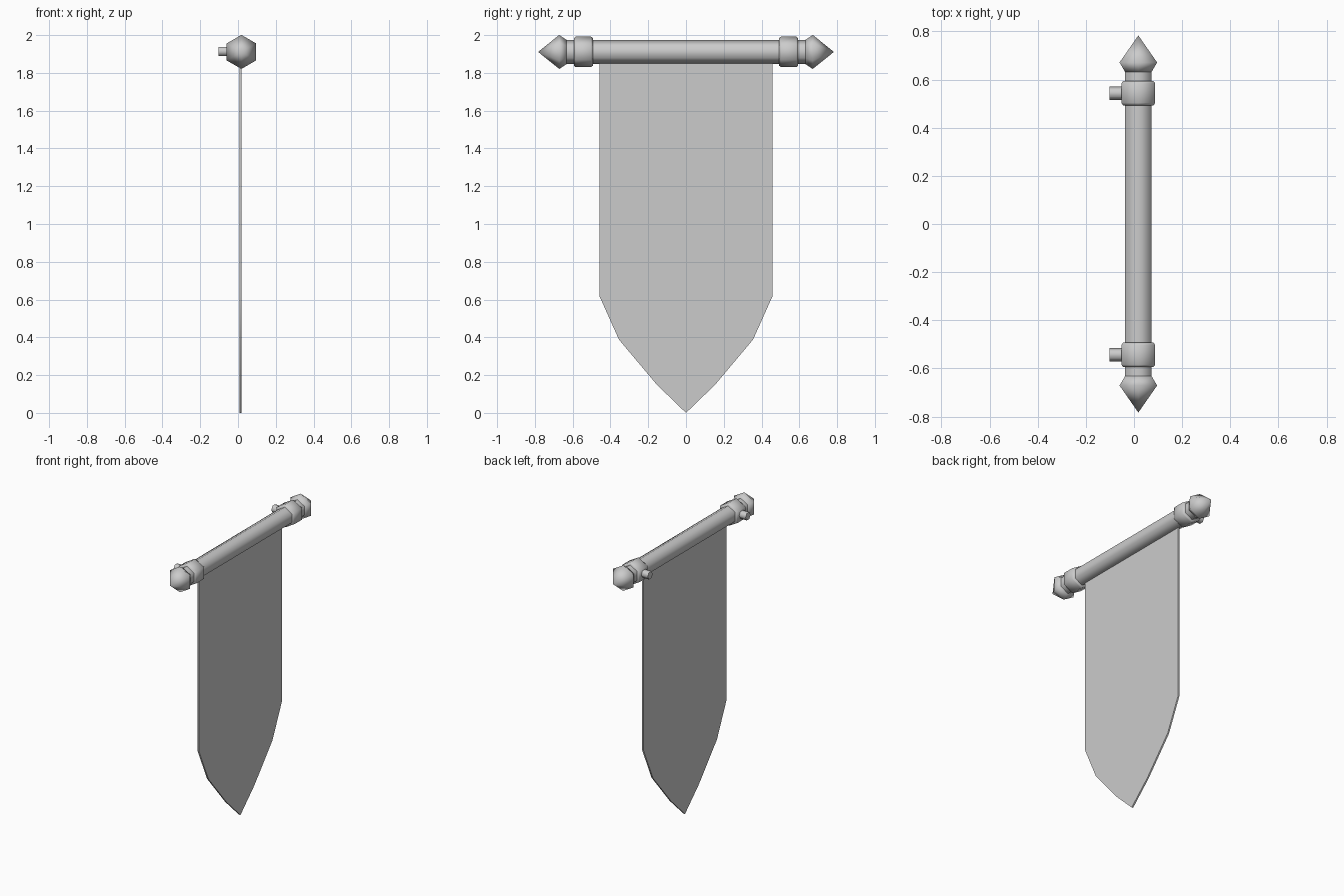
import bpy, bmesh, math
from mathutils import Vector

if "Cube" in bpy.data.objects:
    bpy.data.objects.remove(bpy.data.objects["Cube"])

grey = bpy.data.materials.new("plain grey")
grey.diffuse_color = (0.6, 0.6, 0.6, 1)
grey.use_nodes = True
grey.node_tree.nodes["Principled BSDF"].inputs["Base Color"].default_value = grey.diffuse_color
CX, CZ = 0.018, 1.911   # rod axis


def finish(name, bm, angle):
    bmesh.ops.recalc_face_normals(bm, faces=bm.faces)
    mesh = bpy.data.meshes.new(name)
    bm.to_mesh(mesh)
    bm.free()
    mesh.materials.append(grey)
    ob = bpy.data.objects.new(name, mesh)
    bpy.context.collection.objects.link(ob)
    bpy.ops.object.select_all(action='DESELECT')
    bpy.context.view_layer.objects.active = ob
    ob.select_set(True)
    bpy.ops.object.shade_smooth_by_angle(angle=math.radians(angle))
    return ob


def hex_turned(name, profile, origin, axis, up, angle=65):
    """Six-sided turned part: profile is (distance along axis, radius)."""
    bm = bmesh.new()
    axis, up, origin = Vector(axis), Vector(up), Vector(origin)
    side = axis.cross(up)
    rings = []
    for d, r in profile:
        n = 6 if r > 0 else 1
        rings.append([bm.verts.new(origin + axis * d + r * (
            up * math.cos(i * math.pi / 3) + side * math.sin(i * math.pi / 3)))
            for i in range(n)])
    for a, b in zip(rings, rings[1:]):
        for i in range(6):
            j = (i + 1) % 6
            if len(b) == 1:
                bm.faces.new((a[i], a[j], b[0]))
            else:
                bm.faces.new((a[i], a[j], b[j], b[i]))
    for ring in (rings[0], rings[-1]):
        if len(ring) > 1:
            bm.faces.new(ring)
    return finish(name, bm, angle)


# Rod, running through to the finials
hex_turned("rod", [(-0.637, 0.063), (0.637, 0.063)], (CX, 0, CZ), (0, 1, 0), (0, 0, 1))

for s, label in ((-1, "front"), (1, "back")):
    axis = (0, s, 0)
    # Pointed finial
    hex_turned(label + "_finial", [(0.632, 0.064), (0.671, 0.09), (0.783, 0)],
               (CX, 0, CZ), axis, (0, 0, 1))
    # Chamfered collar
    hex_turned(label + "_collar",
               [(0.493, 0.073), (0.503, 0.081), (0.584, 0.081), (0.594, 0.073)],
               (CX, 0, CZ), axis, (0, 0, 1))
    # Wall peg
    hex_turned(label + "_peg", [(0, 0.028), (0.12, 0.028)],
               (CX, s * 0.543, CZ + 0.003), (-1, 0, 0), (0, 1, 0))

# Banner cloth with a pointed lower end
half = [(0.459, 1.88), (0.459, 0.62), (0.355, 0.388), (0.154, 0.149)]
outline = half + [(0, 0)] + [(-y, z) for y, z in reversed(half)]
bm = bmesh.new()
face = bm.faces.new([bm.verts.new((0.008, y, z)) for y, z in outline])
ext = bmesh.ops.extrude_face_region(bm, geom=[face], use_keep_orig=True)
bmesh.ops.translate(bm, vec=(0.011, 0, 0),
                    verts=[v for v in ext["geom"] if isinstance(v, bmesh.types.BMVert)])
finish("banner", bm, 60)
